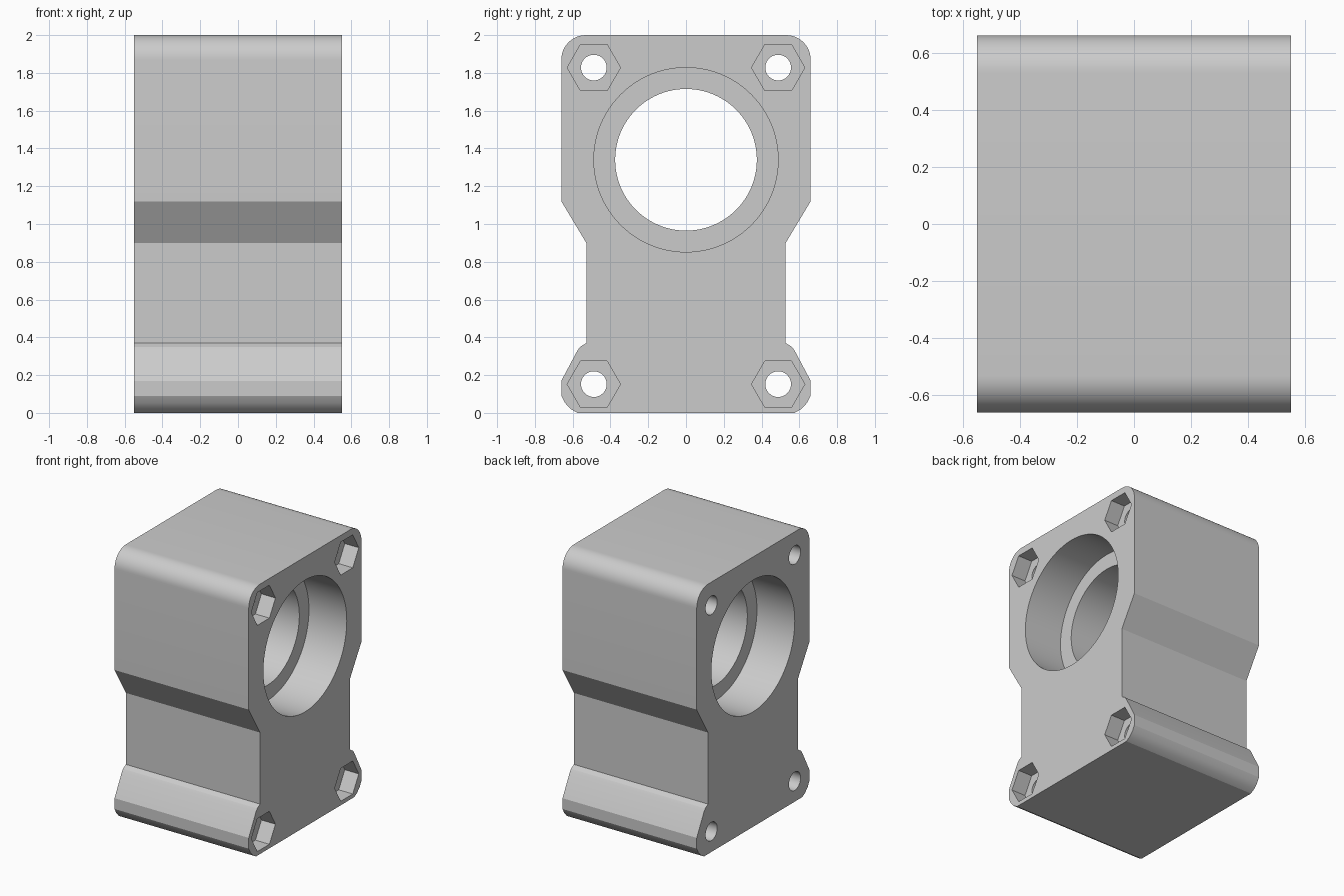
import bpy, math
from math import pi, cos, sin

cube = bpy.data.objects.get("Cube")
if cube:
    bpy.data.objects.remove(cube, do_unlink=True)

HALF = 0.55            # half depth along x
BORE_Z = 1.34
BOLTS = [(s * 0.488, z) for s in (-1, 1) for z in (0.152, 1.828)]

grey = bpy.data.materials.new("plain grey")
grey.use_nodes = True
colour = (0.6, 0.6, 0.6, 1)
grey.diffuse_color = colour
grey.node_tree.nodes["Principled BSDF"].inputs["Base Color"].default_value = colour


def prism(name, outline, x0, x1):
    """Extrude a y-z outline from x0 to x1."""
    n = len(outline)
    verts = [(x, y, z) for x in (x0, x1) for y, z in outline]
    faces = [tuple(reversed(range(n))), tuple(range(n, 2 * n))]
    faces += [(i, (i + 1) % n, n + (i + 1) % n, n + i) for i in range(n)]
    mesh = bpy.data.meshes.new(name)
    mesh.from_pydata(verts, [], faces)
    mesh.materials.append(grey)
    obj = bpy.data.objects.new(name, mesh)
    bpy.context.collection.objects.link(obj)
    return obj


def ring(y, z, radius, sides):
    return [(y + radius * cos(2 * pi * i / sides), z + radius * sin(2 * pi * i / sides))
            for i in range(sides)]


# Half outline: flared foot, waist, shoulder, then rounded top corner
half = [(0.575, 0), (0.61, 0.02), (0.64, 0.052), (0.66, 0.09), (0.66, 0.17),
        (0.575, 0.33), (0.56, 0.35), (0.528, 0.37), (0.528, 0.90), (0.66, 1.12)]
R = 0.13
half += [(0.66 - R + R * cos(a), 2 - R + R * sin(a))
         for a in (pi / 2 * i / 12 for i in range(13))]
outline = half + [(-y, z) for y, z in reversed(half)]
housing = prism("bearing_housing", outline, -HALF, HALF)

# Cutters: through bore, bearing seats on both ends, bolt holes, nut pockets
cutters = [prism("bore_cutter", ring(0, BORE_Z, 0.375, 96), -1, 1)]
for x0, x1 in ((-1, -HALF + 0.31), (HALF - 0.31, 1)):
    cutters.append(prism("seat_cutter", ring(0, BORE_Z, 0.488, 96), x0, x1))
for y, z in BOLTS:
    cutters.append(prism("bolt_cutter", ring(y, z, 0.068, 40), -1, 1))
    cutters.append(prism("nut_cutter", ring(y, z, 0.141, 6), HALF - 0.115, 1))

bpy.ops.object.select_all(action="DESELECT")
bpy.context.view_layer.objects.active = housing
housing.select_set(True)
for cutter in cutters:
    cutter.hide_render = True
    mod = housing.modifiers.new("cut", "BOOLEAN")
    mod.operation = "DIFFERENCE"
    mod.solver = "EXACT"
    mod.object = cutter
    bpy.ops.object.modifier_apply(modifier=mod.name)
    bpy.data.objects.remove(cutter, do_unlink=True)

bpy.ops.object.shade_smooth_by_angle(angle=math.radians(20))
